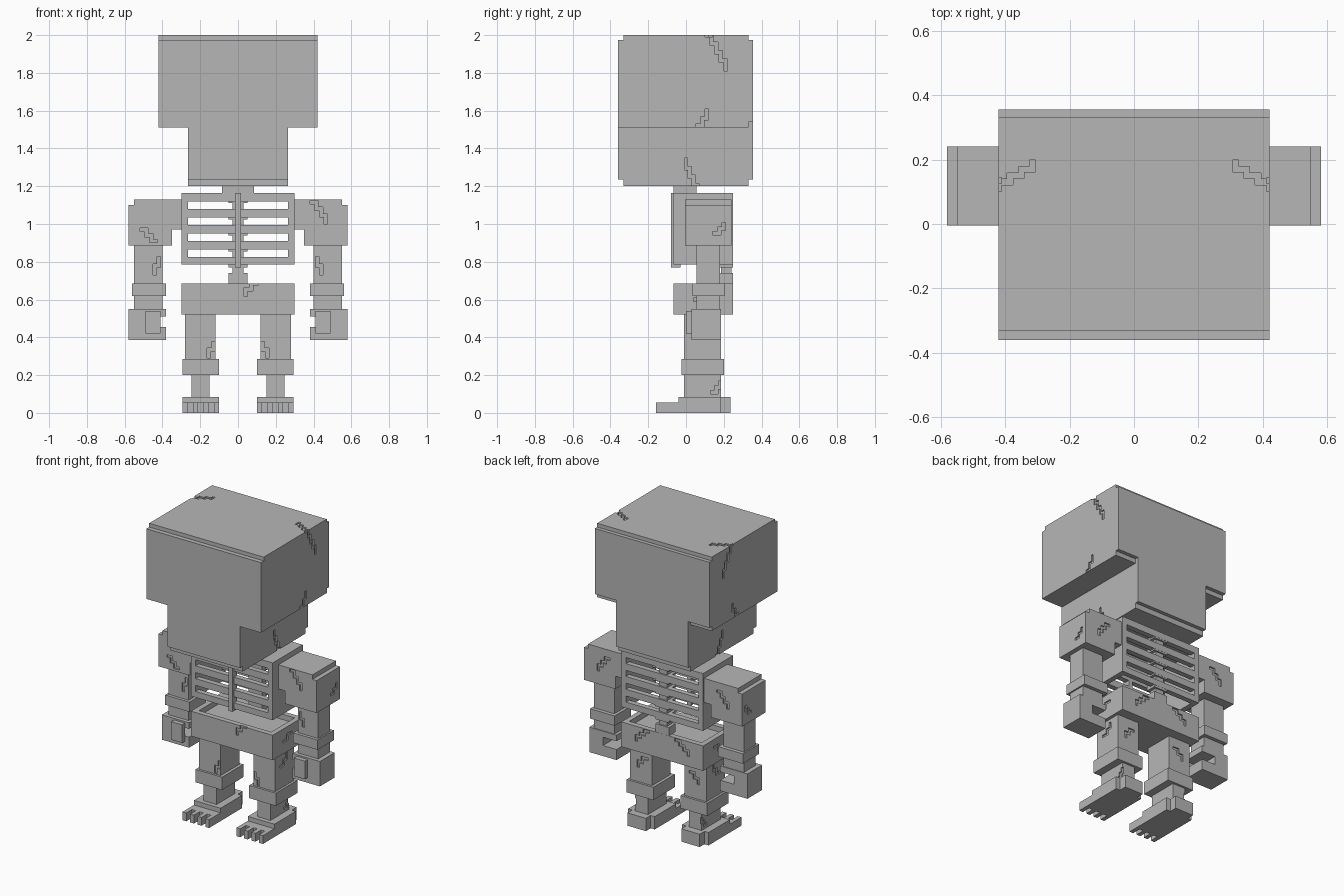
import bpy
import bmesh
from mathutils import Vector

cube = bpy.data.objects.get("Cube")
if cube:
    bpy.data.objects.remove(cube, do_unlink=True)

bone = bpy.data.materials.new("bone_grey")
bone.use_nodes = True
bone.diffuse_color = (0.47, 0.47, 0.47, 1)
bone.node_tree.nodes["Principled BSDF"].inputs["Base Color"].default_value = bone.diffuse_color


def finish(name, bm):
    bmesh.ops.recalc_face_normals(bm, faces=bm.faces)
    mesh = bpy.data.meshes.new(name)
    bm.to_mesh(mesh)
    bm.free()
    mesh.materials.append(bone)
    obj = bpy.data.objects.new(name, mesh)
    bpy.context.scene.collection.objects.link(obj)
    return obj


def boxes(name, spans):
    """One object made of boxes, each given as x, y and z ranges."""
    bm = bmesh.new()
    for span in spans:
        verts = bmesh.ops.create_cube(bm, size=1)["verts"]
        for v in verts:
            v.co = [(lo + hi) / 2 + c * (hi - lo) for c, (lo, hi) in zip(v.co, span)]
    return finish(name, bm)


def prism(name, outline, axis, lo, hi):
    """Extrude an outline along x (axis 0) or y (axis 1)."""
    bm = bmesh.new()
    verts = []
    for a, b in outline:
        verts.append(bm.verts.new((lo, a, b) if axis == 0 else (a, lo, b)))
    face = bm.faces.new(verts)
    moved = bmesh.ops.extrude_face_region(bm, geom=[face])["geom"]
    shift = Vector((hi - lo, 0, 0) if axis == 0 else (0, hi - lo, 0))
    bmesh.ops.translate(bm, vec=shift, verts=[g for g in moved if isinstance(g, bmesh.types.BMVert)])
    return finish(name, bm)


def cut(obj, spans):
    """Subtract boxes from a part and bake the result."""
    cutter = boxes("cutter", spans)
    cutter.hide_render = True
    mod = obj.modifiers.new("cut", "BOOLEAN")
    mod.operation = "DIFFERENCE"
    mod.solver = "EXACT"
    mod.use_self = True
    mod.object = cutter
    graph = bpy.context.evaluated_depsgraph_get()
    mesh = bpy.data.meshes.new_from_object(obj.evaluated_get(graph))
    obj.modifiers.clear()
    obj.data = mesh
    bpy.data.objects.remove(cutter, do_unlink=True)


def crack(obj, start, step_a, step_b, count, pad=0.009):
    """A staircase groove that alternates between two steps."""
    spans, p = [], Vector(start)
    for i in range(count):
        q = p + Vector(step_b if i % 2 else step_a)
        spans.append([(min(a, b) - pad, max(a, b) + pad) for a, b in zip(p, q)])
        p = q
    cut(obj, spans)


def side(s, a, b):
    """An x range, mirrored when s is -1."""
    return (min(s * a, s * b), max(s * a, s * b))


# Head: wide skull and narrower jaw with stepped edges
F, B, E = -0.36, 0.355, 0.33
skull = prism("skull", [(F, 1.51), (E, 1.51), (E, 1.54), (B, 1.54), (B, 1.975),
                        (E, 1.975), (E, 2), (-E, 2), (-E, 1.975), (F, 1.975)], 0, -0.42, 0.42)
jaw = prism("jaw", [(F, 1.235), (-E, 1.235), (-E, 1.2), (E, 1.2), (E, 1.235),
                    (B, 1.235), (B, 1.54), (E, 1.54), (E, 1.51), (F, 1.51)], 0, -0.265, 0.265)
for s in (1, -1):
    crack(skull, (s * 0.42, 0.11, 2), (0, 0.025, 0), (0, 0, -0.045), 8)
    crack(skull, (s * 0.42, 0.11, 2), (0, 0.02, 0), (s * -0.035, 0, 0), 7)
    crack(skull, (s * 0.42, 0.06, 1.52), (0, 0.025, 0), (0, 0, 0.04), 4)
    crack(jaw, (s * 0.265, 0, 1.34), (0, 0, -0.045), (0, 0.02, 0), 6)

boxes("neck", [[(-0.085, 0.085), (-0.065, 0.055), (1.165, 1.2)]])

# Ribcage: solid sides and top, barred front and back
ribs = [(0.785, 0.825), (0.865, 0.91), (0.95, 0.995), (1.035, 1.08), (1.12, 1.165)]
cage = [[side(s, 0.265, 0.3), (-0.065, 0.25), (0.785, 1.165)] for s in (1, -1)]
for rib in ribs:
    for depth in ((-0.065, -0.03), (0.215, 0.25)):
        cage.append([(-0.265, 0.265), depth, rib])
cage.append([(-0.265, 0.265), (-0.03, 0.215), (1.13, 1.165)])
boxes("ribcage", cage)
boxes("sternum", [[(-0.015, 0.015), (-0.08, -0.03), (0.77, 1.165)]])

# Spine: slim core with wider vertebrae
spine = [[(-0.03, 0.03), (0.185, 0.24), (0.6, 1.13)]]
for i in range(6):
    z = 0.685 + i * 0.085
    spine.append([(-0.05, 0.05), (0.18, 0.249), (z, z + 0.055)])
boxes("spine", spine)

# Pelvis: shallow tray
pelvis = boxes("pelvis", [[(-0.3, 0.3), (-0.065, 0.25), (0.52, 0.685)]])
cut(pelvis, [[(-0.265, 0.265), (-0.03, 0.215), (0.65, 0.75)]])
crack(pelvis, (0.04, -0.065, 0.625), (0, 0, 0.03), (0.03, 0, 0), 4)
for s in (1, -1):
    crack(pelvis, (s * 0.1, 0.25, 0.67), (s * 0.03, 0, 0), (0, 0, -0.025), 6)
    crack(pelvis, (s * 0.3, 0.05, 0.6), (0, 0.04, 0), (0, 0, 0.03), 3)

for s, label in ((1, "left"), (-1, "right")):
    # Shoulder block with a tab to the ribcage
    shoulder = prism(label + "_shoulder", [(s * x, z) for x, z in (
        (0.3, 0.97), (0.35, 0.97), (0.35, 0.885), (0.58, 0.885),
        (0.58, 1.1), (0.55, 1.1), (0.55, 1.13), (0.3, 1.13))], 1, -0.005, 0.24)
    if s > 0:
        crack(shoulder, (0.39, -0.005, 1.115), (0.025, 0, 0), (0, 0, -0.035), 6)
    else:
        crack(shoulder, (-0.51, -0.005, 0.97), (0.025, 0, 0), (0, 0, -0.03), 5)
    crack(shoulder, (s * 0.58, 0.15, 0.95), (0, 0.025, 0), (0, 0, 0.025), 4)
    crack(shoulder, (s * 0.4, 0.24, 1.07), (s * 0.025, 0, 0), (0, 0, -0.03), 6)

    # Arm, elbow band and forearm
    arm = boxes(label + "_arm", [[side(s, 0.4, 0.55), (0.055, 0.18), (0.55, 0.885)]])
    crack(arm, (s * 0.42, 0.055, 0.82), (0, 0, -0.04), (s * 0.02, 0, 0), 3)
    boxes(label + "_elbow", [[side(s, 0.38, 0.56), (0.035, 0.205), (0.62, 0.685)]])

    # Fist with a gap behind the curled fingers
    hand = boxes(label + "_hand", [[side(s, 0.38, 0.58), (0.03, 0.185), (0.385, 0.55)]])
    cut(hand, [[side(s, 0.35, 0.48), (0, 0.25), (0.455, 0.51)]])
    boxes(label + "_fingers", [[side(s, 0.41, 0.49), (0, 0.031), (0.42, 0.54)]])

    # Thigh, knee band and shin
    thigh = boxes(label + "_thigh", [[side(s, 0.12, 0.28), (-0.01, 0.185), (0.285, 0.52)]])
    crack(thigh, (s * 0.13, -0.01, 0.37), (0, 0, -0.035), (s * 0.025, 0, 0), 3)
    crack(thigh, (s * 0.28, 0.05, 0.43), (0, 0.03, 0), (0, 0, 0.03), 4)
    crack(thigh, (s * 0.16, 0.185, 0.45), (s * 0.03, 0, 0), (0, 0, -0.03), 4)
    boxes(label + "_knee", [[side(s, 0.1, 0.295), (-0.025, 0.2), (0.2, 0.285)]])
    shin = boxes(label + "_shin", [[side(s, 0.15, 0.245), (-0.01, 0.185), (0.085, 0.2)]])
    crack(shin, (s * 0.245, 0.14, 0.11), (0, 0.02, 0), (0, 0, 0.025), 4)

    # Foot: instep, sole, heel and four toes
    foot = [[side(s, 0.1, 0.295), (-0.04, 0.185), (0, 0.085)],
            [side(s, 0.1, 0.295), (-0.1, -0.04), (0, 0.055)],
            [side(s, 0.13, 0.265), (0.185, 0.235), (0, 0.085)]]
    for i in range(4):
        x = 0.1 + i * 0.0557
        foot.append([side(s, x, x + 0.028), (-0.16, -0.1), (0, 0.055)])
    boxes(label + "_foot", foot)
